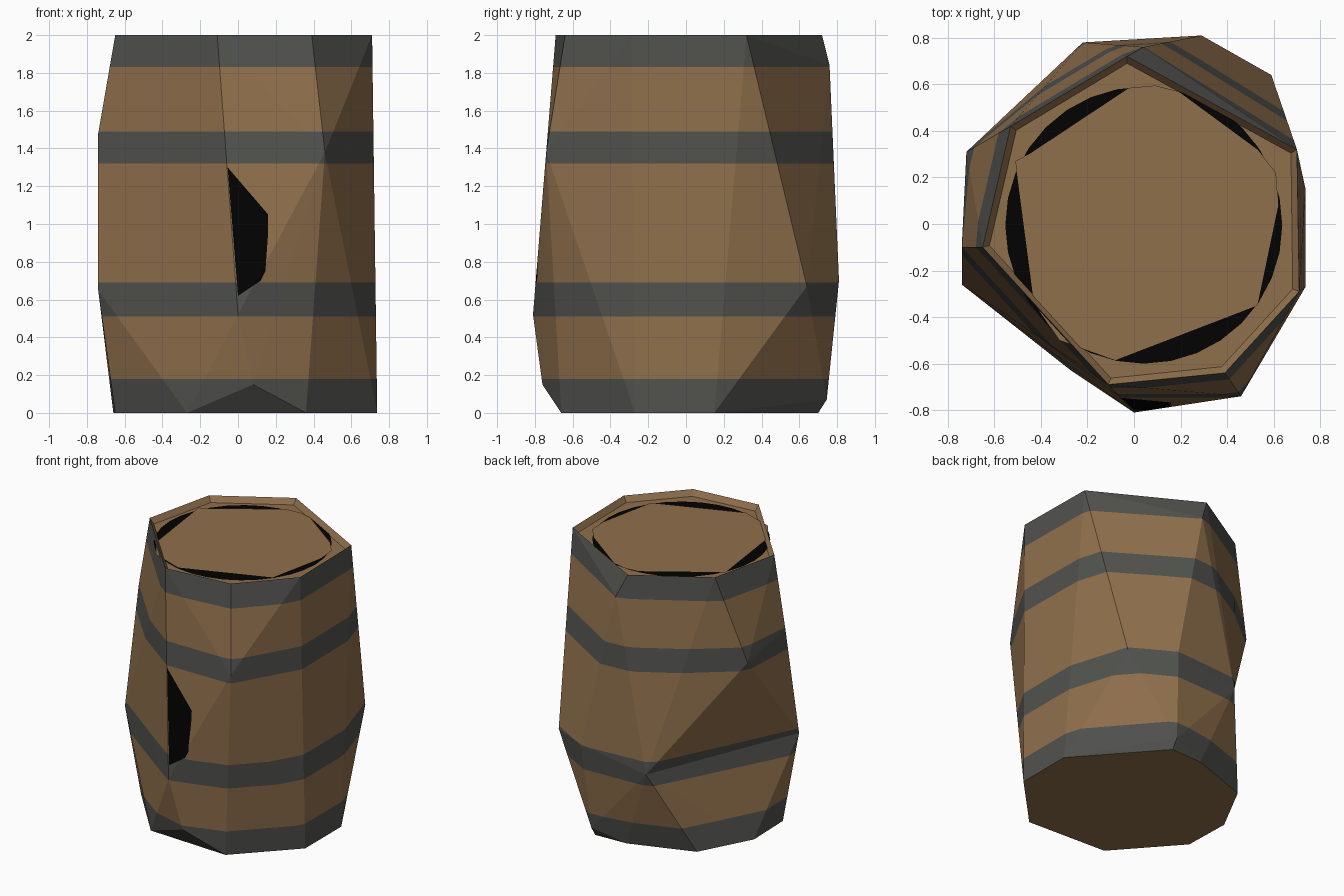
import bpy, bmesh
from mathutils import Vector

if "Cube" in bpy.data.objects:
    bpy.data.objects.remove(bpy.data.objects["Cube"])


def material(name, rgb):
    m = bpy.data.materials.new(name)
    m.diffuse_color = (*rgb, 1)
    m.use_nodes = True
    m.node_tree.nodes["Principled BSDF"].inputs["Base Color"].default_value = m.diffuse_color
    return m


WOOD = material("brown wood", (0.28, 0.162, 0.073))
IRON = material("grey iron", (0.083, 0.086, 0.077))
BLACK = material("black", (0.0005, 0.0005, 0.0005))


def add_object(name, bm, mats):
    me = bpy.data.meshes.new(name)
    bm.to_mesh(me)
    bm.free()
    for m in mats:
        me.materials.append(m)
    ob = bpy.data.objects.new(name, me)
    bpy.context.collection.objects.link(ob)
    return ob


# Body outline: rough rim, belly corners and foot
rim = [(-.65, -.10), (-.11, -.69), (.39, -.64), (.71, -.29),
       (.70, .32), (-.03, .72), (-.53, .42)]
foot = [(.25, .70), (0, .69), (-.46, .53), (-.66, .15), (-.65, -.20),
        (-.27, -.63), (.36, -.66), (.737, -.27), (.737, .15)]
belly = [(-.72, .31, 1.38), (-.22, .78, .6), (-.74, -.26, .65),
         (-.74, -.1, 1.48), (0, -.81, .52), (.08, -.76, .15),
         (.46, -.74, 1.38), (.59, .64, .67), (.29, .81, .7), (.04, .76, 1.84),
         (.25, .745, .07)]

bm = bmesh.new()
mid = [bm.verts.new(p) for p in belly]
for x, y in rim:
    bm.verts.new((x, y, 2))
low = [bm.verts.new((x, y, 0)) for x, y in foot]
bmesh.ops.convex_hull(bm, input=bm.verts[:])

# Dent on the back left: sink the faces between the shoulder corner and the foot
v1, v2, v3 = mid[:3]
if all(v.is_valid for v in (v1, v2, v3)):
    dent = [f for f in v1.link_faces if any(v in low for v in f.verts)]
    if dent:
        bmesh.ops.delete(bm, geom=dent, context='FACES')
        if not bm.faces.get((v1, v2, v3)):
            bm.faces.new((v1, v2, v3))
        holes = [e for e in bm.edges if e.is_boundary]
        new = bmesh.ops.holes_fill(bm, edges=holes, sides=0)["faces"]
        bmesh.ops.triangulate(bm, faces=new)
loose = [v for v in bm.verts if not v.link_faces]
bmesh.ops.delete(bm, geom=loose, context='VERTS')
bmesh.ops.recalc_face_normals(bm, faces=bm.faces[:])

# Recessed top with a sloping wooden lip
top = [f for f in bm.faces if all(v.co.z > 1.999 for v in f.verts)]
bmesh.ops.inset_region(bm, faces=top, thickness=0.03)
for v in {v for f in top for v in f.verts}:
    v.co.z = 1.96

# Iron hoops cut in by height
for z in (.18, .51, .69, 1.32, 1.49, 1.83):
    bmesh.ops.bisect_plane(bm, geom=bm.verts[:] + bm.edges[:] + bm.faces[:],
                           plane_co=(0, 0, z), plane_no=(0, 0, 1))

# Black opening in the front wall, cut side by side
patch = [(-.055, 1.30), (0, .62), (.12, .70), (.145, .75), (.16, .96), (.16, 1.05)]
sides = []
for (x0, z0), (x1, z1) in zip(patch, patch[1:] + patch[:1]):
    sides.append((Vector((x0, 0, z0)), Vector((z1 - z0, 0, x0 - x1))))
for co, no in sides:
    front = [f for f in bm.faces if f.normal.y < -.5]
    geom = front + list({e for f in front for e in f.edges}) + \
        list({v for f in front for v in f.verts})
    bmesh.ops.bisect_plane(bm, geom=geom, plane_co=co, plane_no=no)

bm.normal_update()
for f in bm.faces:
    c = f.calc_center_median()
    hoop = c.z < .18 or .51 < c.z < .69 or 1.32 < c.z < 1.49 or 1.83 < c.z
    outward = c.x * f.normal.x + c.y * f.normal.y > 0
    f.material_index = 1 if hoop and outward and abs(f.normal.z) < .8 else 0
    if f.normal.y < -.5 and all((c - co).dot(no) < 0 for co, no in sides):
        f.material_index = 2
add_object("barrel_body", bm, [WOOD, IRON, BLACK])

# Dark round gap under the lid
bm = bmesh.new()
ring = bmesh.ops.create_circle(bm, cap_ends=True, segments=32, radius=.595)["verts"]
bmesh.ops.translate(bm, verts=ring, vec=(.042, -.005, 1.966))
add_object("lid_gap", bm, [BLACK])

# Angular wooden lid
lid = [(-.43, -.34), (-.32, -.50), (-.08, -.585), (.53, -.35), (.62, .08),
       (.61, .22), (.53, .32), (.19, .57), (.09, .595), (-.02, .585),
       (-.45, .30), (-.51, .27)]
bm = bmesh.new()
bm.faces.new([bm.verts.new((x, y, 1.972)) for x, y in lid])
add_object("lid", bm, [WOOD])
